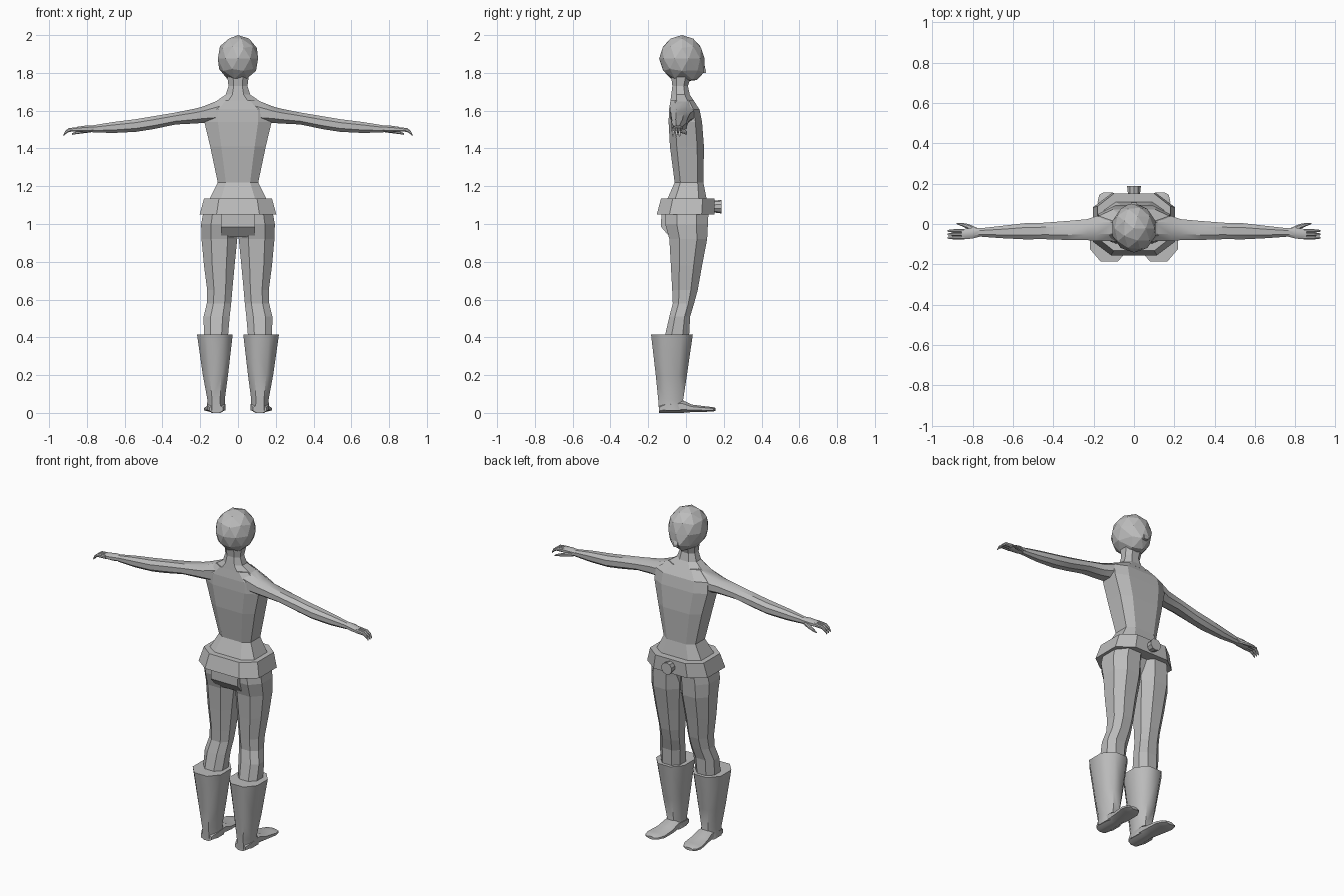
import bpy, bmesh, math
from mathutils import Vector

grey = bpy.data.materials.new("plain grey")
grey.diffuse_color = (0.5, 0.5, 0.5, 1)


def octagon(a0, a1, b0, b1, k):
    """Chamfered rectangle, k is the chamfer as a share of each side."""
    da, db = (a1 - a0) * k, (b1 - b0) * k
    return [(a0 + da, b0), (a1 - da, b0), (a1, b0 + db), (a1, b1 - db),
            (a1 - da, b1), (a0 + da, b1), (a0, b1 - db), (a0, b0 + db)]


def finish(name, bm, mirror=False, smooth=0):
    bmesh.ops.recalc_face_normals(bm, faces=bm.faces)
    me = bpy.data.meshes.new(name)
    bm.to_mesh(me)
    bm.free()
    ob = bpy.data.objects.new(name, me)
    bpy.context.collection.objects.link(ob)
    me.materials.append(grey)
    if smooth:
        bpy.ops.object.select_all(action='DESELECT')
        ob.select_set(True)
        bpy.context.view_layer.objects.active = ob
        bpy.ops.object.shade_smooth_by_angle(angle=math.radians(smooth))
    if mirror:
        ob.modifiers.new("mirror", 'MIRROR').use_mirror_merge = False
    return ob


def loft(name, axis, rings, k=0.27, mirror=False, smooth=0):
    """rings: (position along axis, low a, high a, low b, high b)."""
    place = {'x': lambda t, a, b: (t, a, b),
             'y': lambda t, a, b: (a, t, b),
             'z': lambda t, a, b: (a, b, t)}[axis]
    bm = bmesh.new()
    loops = [[bm.verts.new(place(t, a, b)) for a, b in octagon(*r, k)]
             for t, *r in rings]
    for lo, hi in zip(loops, loops[1:]):
        for i in range(8):
            j = (i + 1) % 8
            bm.faces.new((lo[i], lo[j], hi[j], hi[i]))
    bm.faces.new(loops[0])
    bm.faces.new(loops[-1])
    return finish(name, bm, mirror, smooth)


def sym(z, w, y0, y1):
    return (z, -w, w, y0, y1)


def prism(name, profile, w0, w1=None):
    """yz profile spanning x; w1 narrows the +x and -x ends of the first points."""
    bm = bmesh.new()
    ends = [[bm.verts.new((s * w0, y, z)) for y, z in profile] for s in (-1, 1)]
    n = len(profile)
    for i in range(n):
        j = (i + 1) % n
        bm.faces.new((ends[0][i], ends[0][j], ends[1][j], ends[1][i]))
    bm.faces.new(ends[0])
    bm.faces.new(ends[1])
    return finish(name, bm)


# Head: faceted ball, narrowed towards the jaw at the face side
bm = bmesh.new()
bmesh.ops.create_icosphere(bm, subdivisions=2, radius=1)
for v in bm.verts:
    c = v.co
    c.x *= 0.112
    c.y = c.y * 0.12 - 0.022
    c.z = c.z * 0.124 + 1.876
    if c.z < 1.83 and c.y > 0:
        c.x *= 0.8
        c.y += 0.02
        c.z -= 0.008
finish("head", bm)
prism("nose", [(0.07, 1.89), (0.106, 1.815), (0.105, 1.80), (0.06, 1.795)], 0.014)

# Torso with flared hips, then shoulders and neck
loft("torso", 'z', [sym(1.08, 0.165, -0.11, 0.12), sym(1.13, 0.152, -0.10, 0.11),
                    sym(1.22, 0.107, -0.06, 0.092), sym(1.41, 0.147, -0.085, 0.095),
                    sym(1.54, 0.178, -0.092, 0.085), sym(1.605, 0.175, -0.09, 0.072),
                    sym(1.655, 0.105, -0.082, 0.04)], k=0.2)
loft("neck", 'z', [sym(1.64, 0.13, -0.084, 0.05), sym(1.685, 0.065, -0.078, 0.02),
                   sym(1.73, 0.05, -0.072, 0.01), sym(1.79, 0.058, -0.08, 0.03)])

# Belt, round buckle and seat
loft("belt", 'z', [sym(1.05, 0.203, -0.155, 0.15), sym(1.135, 0.18, -0.132, 0.15)], k=0.22)
bm = bmesh.new()
bmesh.ops.create_cone(bm, cap_ends=True, segments=10, radius1=0.036, radius2=0.03, depth=0.05)
for v in bm.verts:
    v.co = Vector((v.co.x, 0.163 - v.co.z, 1.092 + v.co.y))
finish("buckle", bm)
prism("seat", [(-0.13, 1.07), (-0.132, 0.985), (-0.085, 0.93), (0.05, 0.93), (0.09, 1.07)], 0.09)

# Legs
loft("leg", 'z', [(1.08, 0.0, 0.18, -0.11, 0.12), (1.0, 0.0, 0.195, -0.11, 0.116),
                  (0.92, 0.004, 0.193, -0.088, 0.112), (0.78, 0.018, 0.18, -0.08, 0.085),
                  (0.65, 0.03, 0.163, -0.073, 0.062), (0.58, 0.036, 0.165, -0.07, 0.043),
                  (0.51, 0.044, 0.182, -0.088, 0.022), (0.38, 0.055, 0.18, -0.118, 0.015)],
     mirror=True)

# Boots: tapered shaft and flat foot
loft("boot_shaft", 'z', [(0.415, 0.028, 0.217, -0.185, 0.036), (0.2, 0.053, 0.186, -0.16, 0.005),
                         (0.07, 0.07, 0.162, -0.147, -0.015), (0.012, 0.066, 0.165, -0.143, 0.0)],
     mirror=True, smooth=50)
loft("boot_foot", 'y', [(-0.142, 0.08, 0.15, 0.0, 0.04), (-0.11, 0.066, 0.165, 0.0, 0.06),
                        (-0.02, 0.068, 0.16, 0.0, 0.068), (0.03, 0.066, 0.167, 0.004, 0.044),
                        (0.11, 0.068, 0.18, 0.006, 0.034), (0.145, 0.085, 0.172, 0.008, 0.03),
                        (0.156, 0.105, 0.15, 0.01, 0.026)], mirror=True, smooth=50)

# Arms: shoulder to wrist
loft("arm", 'x', [(0.09, -0.085, 0.05, 1.53, 1.66), (0.185, -0.085, 0.04, 1.535, 1.622),
                  (0.23, -0.08, 0.024, 1.532, 1.61), (0.33, -0.079, 0.015, 1.527, 1.59),
                  (0.45, -0.075, 0.006, 1.502, 1.57), (0.54, -0.076, 0.004, 1.488, 1.555),
                  (0.66, -0.07, -0.01, 1.482, 1.54), (0.77, -0.062, -0.022, 1.485, 1.522)],
     mirror=True, smooth=35)

# Hands: palm, curled fingers and thumb
loft("palm", 'x', [(0.76, -0.062, -0.02, 1.488, 1.522), (0.80, -0.072, -0.018, 1.485, 1.522),
                   (0.855, -0.077, -0.026, 1.487, 1.514)], mirror=True, smooth=35)
for i in range(3):
    y = -0.076 + i * 0.017
    loft(f"finger_{i + 1}", 'x', [(0.84, y, y + 0.016, 1.490, 1.513),
                                  (0.895, y, y + 0.016, 1.488, 1.508),
                                  (0.915, y + 0.002, y + 0.014, 1.474, 1.493),
                                  (0.924, y + 0.004, y + 0.012, 1.464, 1.473)], mirror=True)
loft("thumb", 'x', [(0.775, -0.04, -0.02, 1.486, 1.51), (0.82, -0.026, 0.0, 1.48, 1.5),
                    (0.855, -0.01, 0.006, 1.476, 1.49), (0.88, 0.0, 0.005, 1.472, 1.48)],
     mirror=True)
